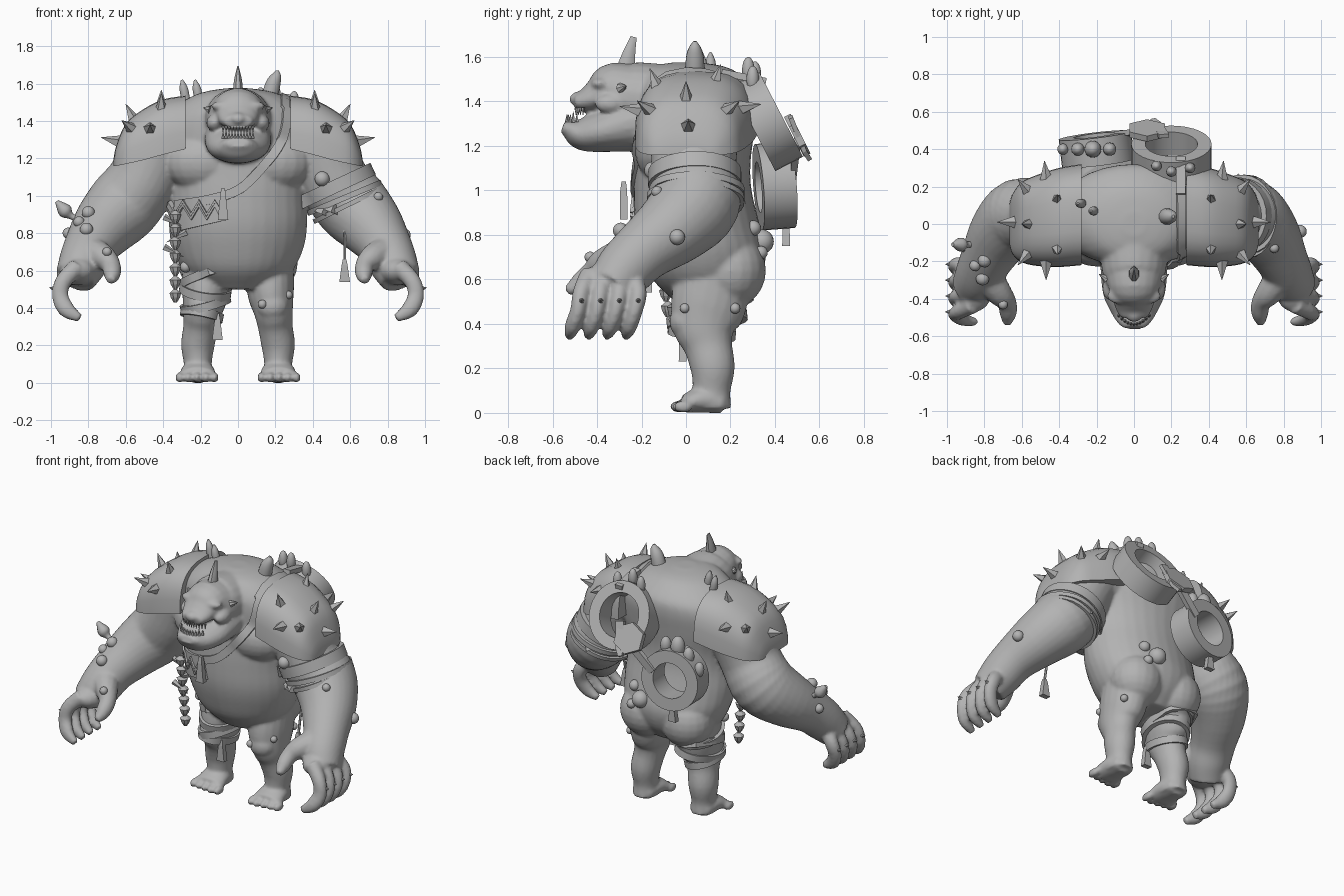
import bpy, bmesh, math
from mathutils import Vector as V, Matrix
from mathutils.bvhtree import BVHTree

cube = bpy.data.objects.get("Cube")
if cube:
    bpy.data.objects.remove(cube, do_unlink=True)

clay = bpy.data.materials.new("clay grey")
clay.use_nodes = True
clay.diffuse_color = (0.45, 0.45, 0.45, 1)
clay.node_tree.nodes["Principled BSDF"].inputs["Base Color"].default_value = (0.45, 0.45, 0.45, 1)
SIDES = (1, -1)
DOWN = V((0, 0, -1))


def finish(name, bm, angle=40):
    bmesh.ops.recalc_face_normals(bm, faces=bm.faces[:])
    me = bpy.data.meshes.new(name)
    bm.to_mesh(me)
    bm.free()
    ob = bpy.data.objects.new(name, me)
    bpy.context.collection.objects.link(ob)
    me.materials.append(clay)
    bpy.ops.object.select_all(action="DESELECT")
    ob.select_set(True)
    bpy.context.view_layer.objects.active = ob
    if angle:
        bpy.ops.object.shade_smooth_by_angle(angle=math.radians(angle))
    return ob


def loft(bm, rings, closed=False):
    rows = [[bm.verts.new(p) for p in r] for r in rings]
    n = len(rows[0])
    for a, b in zip(rows, rows[1:] + (rows[:1] if closed else [])):
        for i in range(n):
            j = (i + 1) % n
            bm.faces.new((a[i], a[j], b[j], b[i]))
    if not closed:
        bm.faces.new(rows[0])
        bm.faces.new(rows[-1])


def spline(pts, k=4):
    """Catmull-Rom through points of any dimension"""
    p = [V(q) for q in pts]
    p = [p[0] * 2 - p[1]] + p + [p[-1] * 2 - p[-2]]
    out = []
    for i in range(1, len(p) - 2):
        for s in range(k):
            t = s / k
            out.append(0.5 * (2 * p[i] + (p[i + 1] - p[i - 1]) * t
                       + (2 * p[i - 1] - 5 * p[i] + 4 * p[i + 1] - p[i + 2]) * t * t
                       + (3 * p[i] - p[i - 1] - 3 * p[i + 1] + p[i + 2]) * t ** 3))
    return out + [p[-2]]


def tube(bm, pts, n=20, ref=(1, 0, 0), k=4):
    """Elliptical rings (x, y, z, radius, second radius) along a path"""
    pts = [tuple(p) if len(p) == 5 else tuple(p) + (p[3],) for p in pts]
    q = spline(pts, k) if k > 1 else [V(p) for p in pts]
    rings = []
    for i, p in enumerate(q):
        t = (V(q[min(i + 1, len(q) - 1)][:3]) - V(q[max(i - 1, 0)][:3])).normalized()
        u = (V(ref) - t * t.dot(V(ref))).normalized()
        w = t.cross(u)
        a, b = max(p[3], 0.002), max(p[4], 0.002)
        rings.append([V(p[:3]) + u * a * math.cos(f) + w * b * math.sin(f)
                      for f in (math.tau * (j + 0.5) / n for j in range(n))])
    loft(bm, rings)


def ball(bm, c, r):
    m = Matrix.Translation(c) @ Matrix.Diagonal((*r, 1))
    bmesh.ops.create_uvsphere(bm, u_segments=20, v_segments=12, radius=1, matrix=m)


def spike(bm, base, d, r, h, n=5):
    d = V(d).normalized()
    m = Matrix.Translation(V(base) + d * h * 0.4) @ d.to_track_quat("Z", "Y").to_matrix().to_4x4()
    bmesh.ops.create_cone(bm, cap_ends=True, segments=n, radius1=r, radius2=0.001, depth=h, matrix=m)


# Body: overlapping forms fused into one skin, torso from level rings
bm = bmesh.new()
torso = [(.5, .17, .1, .15), (.6, .29, .09, .24), (.72, .35, .08, .28), (.85, .37, .05, .28),
         (1, .365, .03, .265), (1.12, .38, .03, .26), (1.25, .42, .04, .265), (1.38, .42, .045, .275),
         (1.46, .36, .04, .265), (1.53, .25, .02, .21), (1.56, .16, .01, .15), (1.575, .06, 0, .06)]
loft(bm, [[(a * math.cos(f), c + b * math.sin(f), z) for f in (math.tau * j / 32 for j in range(32))]
          for z, a, c, b in spline(torso)])
skull = [(.0, 1.39, .2, .17), (-.25, 1.42, .172, .16), (-.335, 1.45, .14, .125),
         (-.4, 1.425, .115, .08), (-.45, 1.405, .1, .055), (-.5, 1.395, .075, .035)]
jaw = [(-.1, 1.32, .18, .14), (-.25, 1.3, .18, .13), (-.38, 1.265, .165, .095),
       (-.47, 1.255, .125, .075), (-.525, 1.275, .09, .045), (-.555, 1.285, .06, .025)]
for part in (skull, jaw):
    tube(bm, [(0, y, z, a, b) for y, z, a, b in part])
ball(bm, (0, -.48, 1.41), (.045, .045, .035))
for s in SIDES:
    ball(bm, (s * .07, -.385, 1.48), (.075, .045, .028))
    ball(bm, (s * .125, -.34, 1.39), (.045, .07, .045))
    ball(bm, (s * .18, -.08, 1.18), (.22, .15, .16))
    ball(bm, (s * .15, .2, .64), (.17, .16, .17))
    ball(bm, (s * .1, .17, .8), (.17, .14, .15))
    tube(bm, [(s * .3, .05, 1.31, .19), (s * .41, .04, 1.28, .2), (s * .51, .035, 1.08, .19),
              (s * .61, .045, .95, .2), (s * .71, -.05, .84, .175), (s * .79, -.19, .73, .14),
              (s * .83, -.28, .64, .13), (s * .87, -.34, .56, .11)], 28)
    ball(bm, (s * .85, -.33, .6), (.1, .14, .08))
    for i in range(4):
        y = -.47 + .085 * i
        tube(bm, [(s * .86, y * .7 - .1, .62, .05), (s * .935, y, .54, .04, .045),
                  (s * .95, y - .015, .46, .036, .045), (s * .915, y - .04, .39, .035, .045),
                  (s * .845, y - .055, .345, .022)], 12, (0, 1, 0))
    tube(bm, [(s * .79, -.28, .7, .09), (s * .72, -.37, .67, .07), (s * .68, -.42, .63, .053),
              (s * .673, -.48, .58, .046), (s * .68, -.535, .545, .022)], 12)
    tube(bm, [(s * .17, .13, .62, .13, .17), (s * .175, .1, .48, .125, .17), (s * .19, .085, .38, .105, .145),
              (s * .2, .1, .3, .093, .11), (s * .215, .12, .2, .09, .1), (s * .215, .115, .1, .075, .085),
              (s * .215, .115, .02, .08, .09)])
    tube(bm, [(s * .215, .17, .04, .07, .045), (s * .215, .08, .06, .09, .06), (s * .215, -.01, .04, .1, .04)])
    ball(bm, (s * .185, .0, .41), (.085, .075, .08))
    for i in range(5):
        ball(bm, (s * (.125 + .047 * i), -.03 + .006 * abs(i - 1), .028), (.022, .045, .028))
body = finish("body", bm, 0)
mod = body.modifiers.new("fuse", "REMESH")
mod.mode, mod.voxel_size = "VOXEL", .011
mod = body.modifiers.new("soften", "SMOOTH")
mod.factor, mod.iterations = .5, 5
skin = bpy.data.meshes.new_from_object(body.evaluated_get(bpy.context.evaluated_depsgraph_get()))
body.modifiers.clear()
body.data = skin
for v in skin.vertices:
    v.co.z = max(v.co.z, 0)
if not skin.materials:
    skin.materials.append(clay)
skin.shade_smooth()
bvh = BVHTree.FromPolygons([v.co for v in skin.vertices], [p.vertices[:] for p in skin.polygons])


def land(p, d):
    """Point and normal where a ray meets the skin"""
    hit = bvh.ray_cast(V(p), V(d).normalized())
    return (hit[0], hit[1]) if hit[0] else None


def front(x, z):
    return land((x, -1, z), (0, 1, 0))


def ribbon(name, hits, w, thick=.015):
    hits = [h for h in hits if h]
    rings = []
    for i, (p, n) in enumerate(hits):
        t = hits[min(i + 1, len(hits) - 1)][0] - hits[max(i - 1, 0)][0]
        e = t.cross(n).normalized() * w / 2
        rings.append([p - e - n * .015, p + e - n * .015, p + e + n * thick, p - e + n * thick])
    bm = bmesh.new()
    loft(bm, rings)
    return finish(name, bm)


def hoop(name, c, axis, w, thick, rmax, fit=True):
    """Flat band round an axis, fitted to the skin or of fixed radius"""
    q, c = V(axis).to_track_quat("Z", "Y"), V(c)
    k = V(axis).normalized() * w / 2
    rings = []
    for i in range(32):
        d = q @ V((math.cos(math.tau * i / 32), math.sin(math.tau * i / 32), 0))
        hit = bvh.ray_cast(c, d, rmax) if fit else (None,) * 4
        r = hit[3] if hit[0] else rmax
        a, b = (r - .012, r + thick) if fit else (r - thick, r)
        rings.append([c + d * a - k, c + d * b - k, c + d * b + k, c + d * a + k])
    bm = bmesh.new()
    loft(bm, rings, True)
    return finish(name, bm)


# Shoulder armour with spikes
studs = [((.41, .13, 1.48), (0, .3, 1)), ((.41, -.13, 1.465), (0, -.4, 1)), ((.47, -.21, 1.36), (0, -1, .2)),
         ((.47, .25, 1.37), (.1, 1, .2)), ((.56, .0, 1.41), (.5, 0, 1)), ((.645, .01, 1.29), (1, 0, .25)),
         ((.57, -.16, 1.36), (.6, -.7, .5)), ((.57, .18, 1.36), (.6, .7, .5))]
for s in SIDES:
    side = "left" if s > 0 else "right"
    bm = bmesh.new()
    rings = []
    for x, top, low, mid, half in spline([(.28, 1.535, 1.25, .05, .27), (.4, 1.515, 1.22, .035, .265),
                                          (.51, 1.46, 1.19, .02, .245), (.6, 1.385, 1.17, .01, .215),
                                          (.65, 1.27, 1.16, 0, .16), (.665, 1.2, 1.16, 0, .11)], 3):
        arc = [math.pi * j / 16 for j in range(17)]
        rings.append([(s * x, mid + half * math.copysign(abs(math.cos(f)) ** .7, math.cos(f)),
                       low + (top - low) * math.sin(f) ** .7) for f in arc])
    loft(bm, rings)
    finish(side + "_shoulder_armour", bm, 50)
    bm = bmesh.new()
    for (x, y, z), (a, b, c) in studs:
        spike(bm, (s * x, y, z), (s * a, b, c), .036, .1)
    finish(side + "_armour_spikes", bm, 0)
    bm = bmesh.new()
    for i in range(4):
        spike(bm, (s * .965, -.47 + .085 * i, .5), (s, 0, .2), .025, .05, 8)
    spike(bm, (s * .15, -.29, 1.46), (s, .6, .3), .025, .05, 8)
    ball(bm, (s * .065, -.42, 1.445), (.014, .014, .01))
    finish(side + "_knuckles_ear_and_eye", bm)

# Teeth and horns
bm = bmesh.new()
for i in range(-5, 6):
    x = i * .016
    spike(bm, (x, -.535 + 7 * x * x, 1.31), (0, 0, 1), .01, .05 if abs(i) == 4 else .035)
    spike(bm, (x, -.495 + 5 * x * x, 1.37), DOWN, .009, .035)
finish("teeth", bm)
bm = bmesh.new()
tube(bm, [(0, -.27, 1.55, .03, .045), (0, -.255, 1.62, .022, .03), (0, -.235, 1.69, .004, .015)], 8)
tube(bm, [(.16, .04, 1.49, .045), (.185, .04, 1.59, .042), (.205, .04, 1.64, .028), (.21, .04, 1.67, .008)], 12)
for x, y in ((-.2, .07), (-.27, .11)):
    tube(bm, [(x, y, 1.47, .022), (x - .02, y, 1.57, .024), (x - .03, y, 1.62, .006)], 10)
finish("horns", bm)

# Growths scattered over the skin
bm = bmesh.new()
growths = [((.27, -1, .47), (0, 1, 0), .022), ((.13, -1, .42), (0, 1, 0), .024), ((.45, -1, 1.09), (0, 1, 0), .04),
           ((1, .22, .47), (-1, 0, 0), .024), ((1.2, -.04, .79), (-1, 0, 0), .035), ((-.7, -1, .7), (0, 1, 0), .025),
           ((.1, 1, .77), (0, -1, 0), .055), ((.17, 1, .83), (0, -1, 0), .035), ((.17, 1, .72), (0, -1, 0), .03),
           ((-.8, -1, .91), (0, 1, 0), .035), ((-.85, -1, .86), (0, 1, 0), .03), ((-.81, -1, .82), (0, 1, 0), .035),
           ((-1.2, -.12, .8), (1, 0, 0), .03), ((.75, -.13, 2), DOWN, .025), ((-.28, -1, .62), (0, 1, 0), .03)]
for p, d, r in growths:
    hit = land(p, d)
    if hit:
        ball(bm, hit[0], (r, r, r))
tube(bm, [(-.83, -.11, .86, .02), (-.89, -.11, .89, .017), (-.925, -.11, .92, .038), (-.97, -.11, .97, .01)],
     10, (0, 1, 0))
finish("growths", bm)

# Chest strap, hip cloth and lacing
path = spline([(.26, 1.46), (.25, 1.36), (.21, 1.25), (.1, 1.12), (0, 1.03), (-.15, .98), (-.33, .95)])
over = [land((.25, y, 2), DOWN) for y in (.2, .14, .08, 0, -.08, -.14)]
ribbon("chest_strap", over + [front(x, z) for x, z in path], .05)
ribbon("strap_tail", [(V((.25, .16 + .05 * i, 1.53 - .01 * i)), V((0, .2, 1))) for i in range(5)], .05)
ribbon("hip_cloth", [front(-.35 + .03 * i, .87 + .007 * i) for i in range(10)], .13, .012)
for z in (.95, .97):
    ribbon("hip_lacing", [front(-.36 + .04 * i, z - .07 * (i % 2)) for i in range(8)], .018, .025)

# Arm bands and leg wraps
for dz, tilt, w in ((.05, .9, .07), (-.02, 1, .03), (-.06, .85, .025)):
    hoop("arm_band", (.54 - dz * .4, .04, 1 + dz), (-.42, 0, tilt), w, .018, .22)
bm = bmesh.new()
for x, y, z in ((.5, -.13, .92), (.45, -.1, .91), (.56, .23, .95)):
    spike(bm, (x, y, z), (.4, 0, 1), .04, .09, 4)
finish("arm_band_knots", bm, 0)
for z, a, b in ((.36, .2, .1), (.42, -.25, -.1), (.49, .15, -.2), (.56, -.3, .15)):
    hoop("leg_wrap", (-.18, .09, z), (a, b, 1), .045, .015, .2)

# Two hoops carried on the back, with lumps, plate and link
hoop("upper_back_hoop", (.2, .365, 1.31), (0, .87, .45), .14, .075, .215, False)
hoop("lower_back_hoop", (-.2, .4, 1.02), (-.12, 1, .08), .15, .08, .195, False)
bm = bmesh.new()
for x, z, r in ((-.3, 1.19, .035), (-.22, 1.23, .045), (-.13, 1.22, .035), (-.38, 1.12, .03)):
    ball(bm, (x, .4, z), (r, r, r * 1.6))
for x, y, z in ((.12, .31, 1.52), (.2, .28, 1.54), (.3, .3, 1.5)):
    ball(bm, (x, y, z), (.028, .028, .06))
finish("hoop_lumps", bm)
bm = bmesh.new()
tube(bm, [(.07, .485, 1.24, .11, .1), (.07, .515, 1.255, .11, .1)], 6, k=1)
finish("back_plate", bm, 0)
ribbon("back_link", [(V((.07 - .04 * i, .5 - .005 * i, 1.22 - .04 * i)), V((0, 1, 0))) for i in range(5)], .05)
bm = bmesh.new()
tube(bm, [(.16, .47, 1.33, .04, .015), (.12, .53, 1.18, .04, .015), (.1, .555, 1.14, .02, .015)], 4, k=1)
finish("back_buckle", bm, 0)

# Hanging tags, tassel and charm string
bm = bmesh.new()
for x, y, z, h in ((-.08, -.28, 1.04, .17), (-.11, -.015, .37, .14), (-.22, .45, .87, .12), (.57, -.17, .66, .12)):
    tube(bm, [(x, y, z, .014), (x, y, z - h * .25, .022), (x, y, z - h, .04, .025)], 4, k=1)
tube(bm, [(.57, -.13, .85, .008), (.57, -.17, .65, .008)], 6, k=1)
finish("hanging_tags", bm, 0)
bm = bmesh.new()
for i in range(7):
    z, y = .92 - .07 * i, -.13 + .008 * i
    tube(bm, [(-.335, y, z, .01), (-.335, y, z - .02, .034), (-.335, y, z - .045, .026),
              (-.335, y, z - .07, .01)], 8, k=1)
for z, d in ((.88, 1), (.8, -1), (.72, 1)):
    spike(bm, (-.335 - d * .05, -.12, z), (d, 0, -.5), .02, .12)
finish("charm_string", bm, 0)
